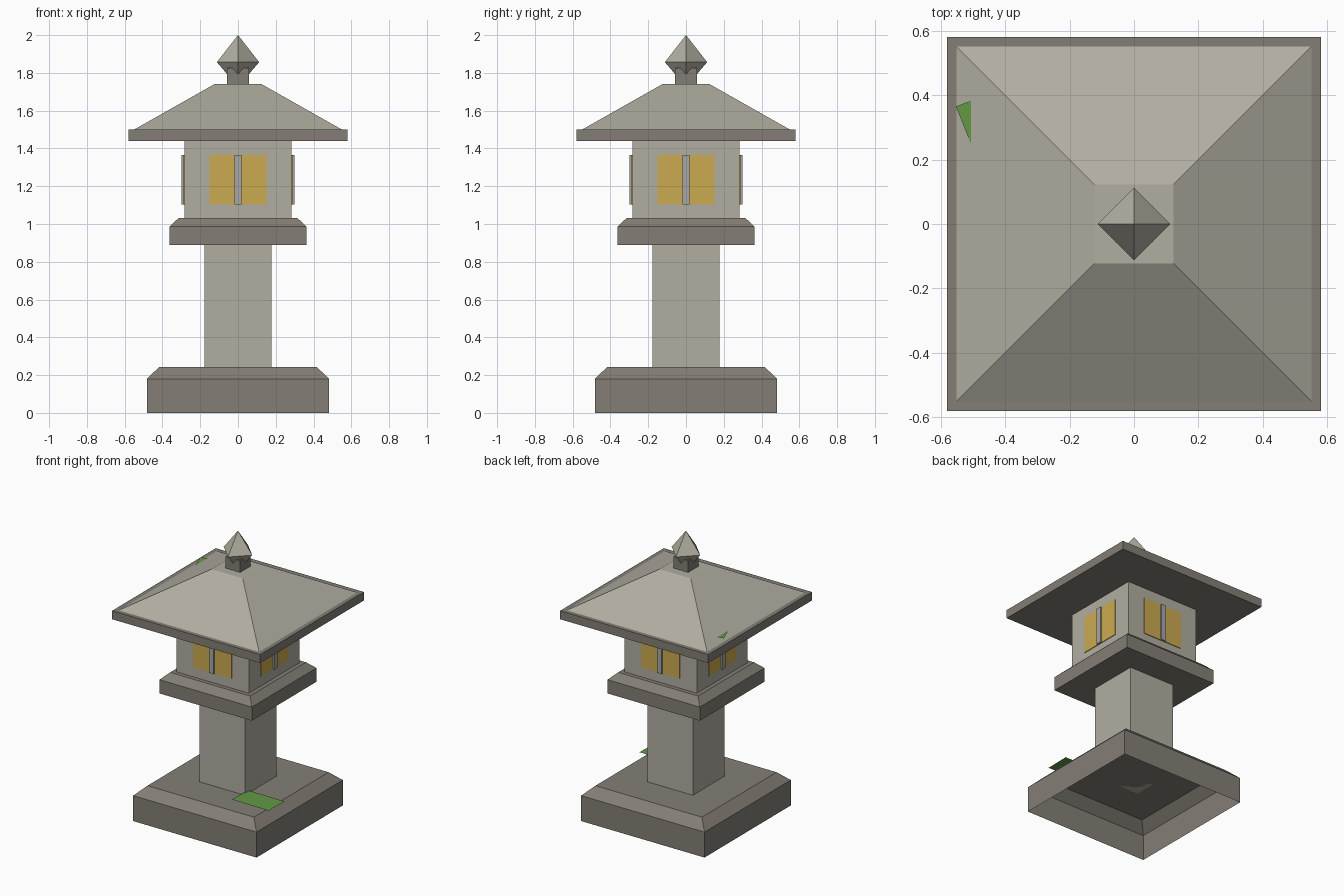
import bpy, bmesh
from math import pi, radians
from mathutils import Matrix

cube = bpy.data.objects.get("Cube")
if cube:
    bpy.data.objects.remove(cube, do_unlink=True)


def make_material(name, rgb):
    mat = bpy.data.materials.new(name)
    mat.use_nodes = True
    color = (*rgb, 1.0)
    mat.diffuse_color = color
    bsdf = mat.node_tree.nodes["Principled BSDF"]
    bsdf.inputs["Base Color"].default_value = color
    bsdf.inputs["Roughness"].default_value = 0.9
    return mat


light_stone = make_material("light stone", (0.44, 0.42, 0.355))
dark_stone = make_material("dark stone", (0.23, 0.212, 0.18))
glow = make_material("warm window", (0.60, 0.40, 0.08))
bar_gray = make_material("gray bar", (0.39, 0.385, 0.385))
moss_green = make_material("moss green", (0.12, 0.32, 0.06))


def finish(name, bm, mat):
    bmesh.ops.recalc_face_normals(bm, faces=bm.faces)
    mesh = bpy.data.meshes.new(name)
    bm.to_mesh(mesh)
    bm.free()
    mesh.materials.append(mat)
    obj = bpy.data.objects.new(name, mesh)
    bpy.context.collection.objects.link(obj)
    return obj


def square_stack(name, levels, mat, bottom=True, turn=0.0):
    """Loft square rings given as (half width, height) pairs."""
    bm = bmesh.new()
    rings = [[bm.verts.new((sx * h, sy * h, z))
              for sx, sy in ((-1, -1), (1, -1), (1, 1), (-1, 1))]
             for h, z in levels]
    for low, high in zip(rings, rings[1:]):
        for i in range(4):
            j = (i + 1) % 4
            bm.faces.new((low[i], low[j], high[j], high[i]))
    if bottom:
        bm.faces.new(rings[0][::-1])
    bm.faces.new(rings[-1])
    bmesh.ops.remove_doubles(bm, verts=bm.verts, dist=1e-5)
    bm.transform(Matrix.Rotation(turn, 4, "Z"))
    return finish(name, bm, mat)


def box(name, center, size, mat, turn=0.0):
    bm = bmesh.new()
    bmesh.ops.create_cube(bm, size=1)
    bm.transform(Matrix.Rotation(turn, 4, "Z") @ Matrix.Translation(center)
                 @ Matrix.Diagonal((*size, 1)))
    return finish(name, bm, mat)


def moss(name, center, size, turn):
    bm = bmesh.new()
    bmesh.ops.create_grid(bm, x_segments=1, y_segments=1, size=0.5)
    bm.transform(Matrix.Translation(center) @ Matrix.Rotation(turn, 4, "Z")
                 @ Matrix.Diagonal((*size, 1, 1)))
    return finish(name, bm, moss_green)


# Hollow base, pillar and platform
square_stack("base", [(0.483, 0), (0.483, 0.18), (0.417, 0.243)], dark_stone, bottom=False)
square_stack("pillar", [(0.178, 0.243), (0.178, 0.89)], light_stone)
square_stack("platform", [(0.362, 0.89), (0.362, 0.987), (0.313, 1.033)], dark_stone)

# Lamp chamber with a window on each side
square_stack("lamp_chamber", [(0.283, 1.033), (0.283, 1.44)], light_stone)
for i, side in enumerate(("front", "left", "back", "right")):
    turn = i * pi / 2
    box(side + "_window", (0, -0.284, 1.235), (0.304, 0.008, 0.262), glow, turn)
    box(side + "_window_bar", (0, -0.289, 1.235), (0.037, 0.018, 0.262), bar_gray, turn)

# Roof
square_stack("roof_eave", [(0.58, 1.44), (0.58, 1.5)], dark_stone)
square_stack("roof_slope", [(0.55, 1.5), (0.122, 1.742)], light_stone)

# Finial: square neck and a diamond turned to face the corners
square_stack("finial_neck", [(0.057, 1.742), (0.057, 1.825)], dark_stone)
r = 0.112 / 2 ** 0.5
square_stack("finial_diamond", [(r * 0.15, 1.745), (r, 1.857), (0.0001, 2.0)],
             light_stone, turn=pi / 4)

# Flat moss patches on the base and the roof edge
moss("base_moss", (0.312, -0.22, 0.258), (0.29, 0.175), radians(-1))
moss("roof_moss", (-0.445, 0.326, 1.525), (0.17, 0.15), radians(21.8))
